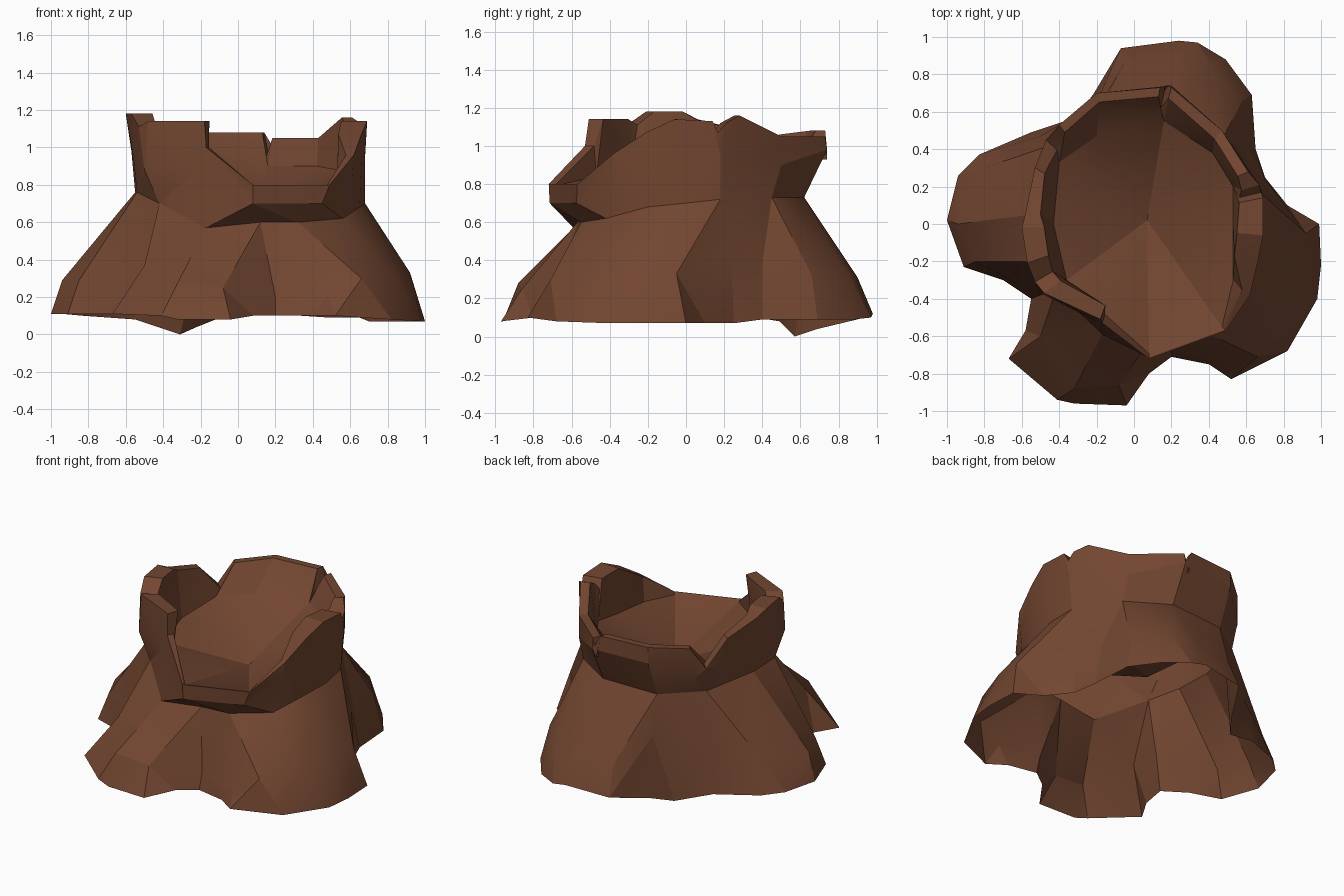
import bpy, bmesh, math

bark = bpy.data.materials.new("bark brown")
bark.diffuse_color = (0.168, 0.061, 0.030, 1)

# Ground outline of the spreading roots
BASE = [(.99, 0, .07), (.82, .1, .07), (.7, .25, .07), (.65, .4, .09), (.63, .69, .09), (.49, .88, .09),
        (.34, .97, .1), (.24, .98, .12), (-.07, .94, .1), (-.22, .69, .04), (-.31, .57, 0), (-.55, .49, .08),
        (-.83, .37, .1), (-.94, .26, .11), (-1, .02, .11), (-.91, -.23, .11), (-.7, -.3, .11),
        (-.55, -.4, .11), (-.58, -.57, .11), (-.67, -.72, .11), (-.41, -.94, .1), (-.32, -.96, .08),
        (-.04, -.97, .08), (.08, -.8, .1), (.2, -.71, .1), (.4, -.75, .1), (.52, -.83, .1),
        (.82, -.68, .08), (.98, -.4, .07), (1, -.22, .07)]
# Upper backs of the roots
SHOULDER = [(.92, -.05, .33), (.7, .24, .42), (.6, .4, .38), (.58, .66, .32), (.42, .84, .35),
            (.22, .9, .31), (-.05, .86, .3), (-.2, .65, .45), (-.5, .47, .38), (-.8, .3, .3),
            (-.94, 0, .29), (-.85, -.2, .29), (-.5, -.38, .35), (-.5, -.6, .37),
            (-.32, -.88, .28), (-.08, -.86, .25), (.2, -.68, .2), (.48, -.74, .21),
            (.66, -.71, .3), (.82, -.5, .33), (.92, -.22, .33)]
# Narrow waist of the trunk
NECK = [(.68, 0, .7), (.66, .18, .72), (.47, .45, .73), (.2, .62, .73), (-.2, .6, .72), (-.45, .42, .74),
        (-.55, .05, .76), (-.54, -.2, .76), (-.42, -.36, .7), (-.17, -.59, .57), (.12, -.57, .6),
        (.32, -.55, .6), (.56, -.42, .62), (.65, -.2, .68)]
# Overhanging lip below the broken rim
LIP = [(.68, -.06, .97), (.68, .18, .96), (.62, .28, .94), (.47, .5, .9), (.2, .74, .98), (-.2, .7, .97),
       (-.42, .5, .85), (-.53, .3, .9), (-.57, .06, .98), (-.56, -.15, .95), (-.5, -.37, .88),
       (-.2, -.52, .9), (.08, -.715, .7), (.45, -.575, .7), (.61, -.38, .84), (.66, -.2, .93)]
# Broken rim: x, y, z and the wall thickness
RIM = [(.69, -.06, 1.14, .14), (.69, .14, 1.13, .13), (.68, .17, 1.07, .12), (.67, .21, 1.12, .1),
       (.61, .28, 1.16, .06), (.47, .5, 1.05, .06), (.2, .73, 1.05, .06), (.17, .74, .93, .12),
       (.14, .73, 1.08, .05), (-.2, .7, 1.08, .05), (-.4, .53, 1.06, .05), (-.47, .45, .91, .08),
       (-.53, .3, 1.08, .06), (-.58, .06, 1.14, .08), (-.6, -.02, 1.18, .12), (-.57, -.21, 1.18, .12),
       (-.53, -.31, 1.11, .11), (-.48, -.37, 1.14, .11), (-.18, -.51, 1.14, .08), (-.17, -.53, 1, .05),
       (.08, -.72, .8, .01), (.49, -.57, .8, .01), (.62, -.38, .96, .05), (.66, -.21, 1.07, .13)]
# Edge of the hollow's floor
FLOOR = [(.53, 0, .85), (.53, .2, .88), (.42, .38, .9), (.16, .55, .9), (-.2, .47, .9), (-.4, .33, .88),
         (-.43, 0, .85), (-.36, -.3, .82), (-.17, -.47, .84), (.08, -.69, .79), (.47, -.55, .79),
         (.53, -.3, .82)]


def angle(co):
    return math.atan2(co[1], co[0]) % math.tau


def ring(bm, points):
    return [bm.verts.new(p) for p in sorted((p[:3] for p in points), key=angle)]


def zip_rings(bm, low, high):
    """Join two rings of different counts with triangles, walking round by angle."""
    def turn(r, i):
        return angle(r[i % len(r)].co) + math.tau * (i // len(r))
    # start the upper ring at the vertex nearest in angle to the lower start
    def gap(v):
        return abs((angle(v.co) - angle(low[0].co) + math.pi) % math.tau - math.pi)
    s = min(range(len(high)), key=lambda n: gap(high[n]))
    if s > len(high) // 2:
        s -= len(high)
    i = j = 0
    while i < len(low) or j < len(high):
        a, b = low[i % len(low)], high[(j + s) % len(high)]
        step_low = j == len(high) or (i < len(low) and
                                      turn(low, i) + turn(low, i + 1) <= turn(high, j + s) + turn(high, j + s + 1))
        if step_low:
            i += 1
            bm.faces.new((a, low[i % len(low)], b))
        else:
            j += 1
            bm.faces.new((a, high[(j + s) % len(high)], b))


def pull_in(p):
    r = math.hypot(p[0], p[1])
    k = (r - p[3]) / r
    return (p[0] * k, p[1] * k, p[2])


bm = bmesh.new()
rings = [ring(bm, pts) for pts in (BASE, SHOULDER, NECK, LIP, RIM, [pull_in(p) for p in RIM], FLOOR)]
for k, (low, high) in enumerate(zip(rings, rings[1:])):
    if k == 4:  # top of the wall keeps matching quads
        n = len(low)
        for i in range(n):
            bm.faces.new((low[i], low[(i + 1) % n], high[(i + 1) % n], high[i]))
    else:
        zip_rings(bm, low, high)

# Dished floor of the hollow
centre = bm.verts.new((.07, .02, .65))
floor = rings[-1]
for i, v in enumerate(floor):
    bm.faces.new((v, floor[(i + 1) % len(floor)], centre))

mesh = bpy.data.meshes.new("hollow_stump")
bm.to_mesh(mesh)
bm.free()
mesh.materials.append(bark)
stump = bpy.data.objects.new("hollow_stump", mesh)
bpy.context.collection.objects.link(stump)
bpy.context.view_layer.objects.active = stump
stump.select_set(True)
bpy.ops.object.shade_smooth_by_angle(angle=math.radians(20))
